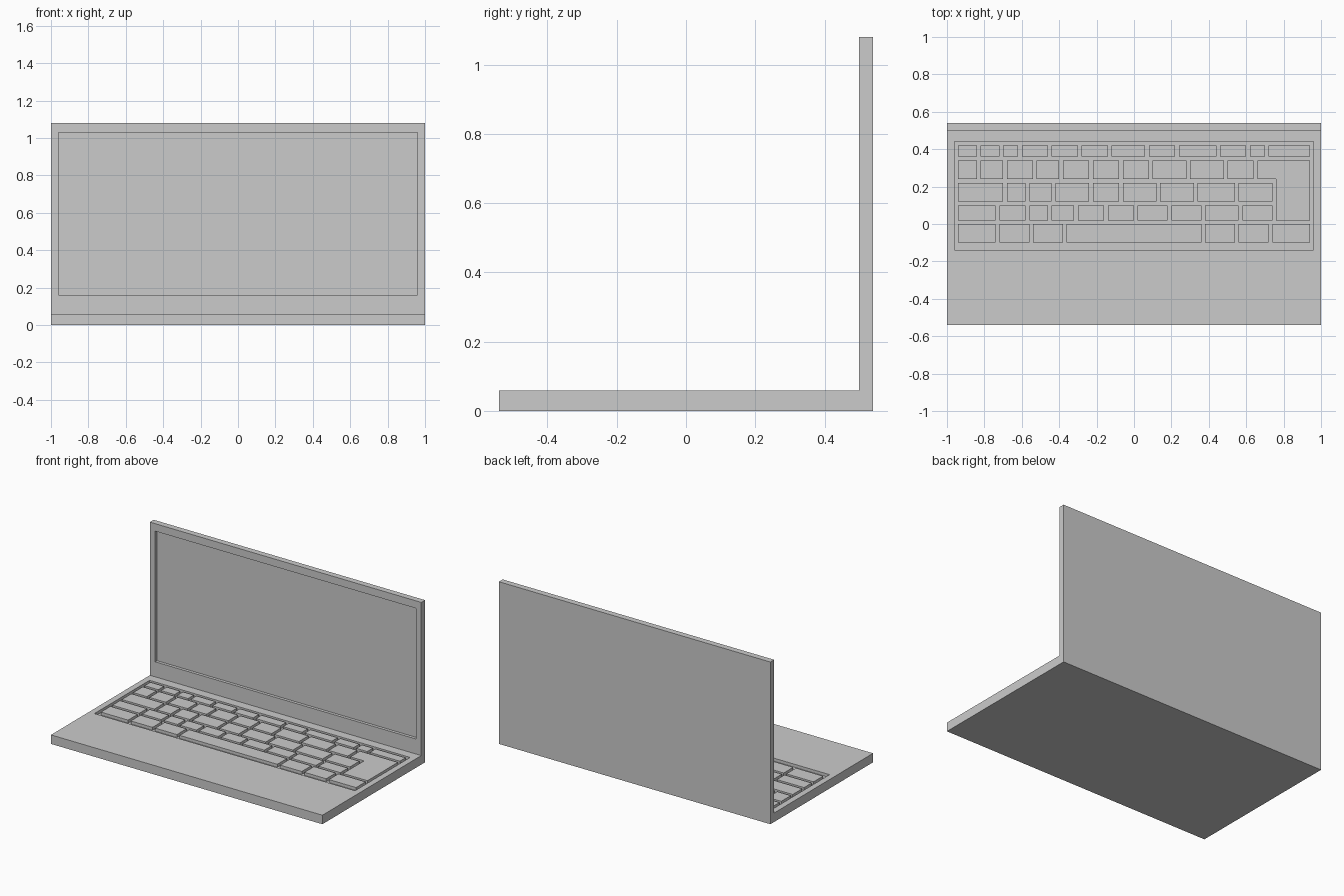
import bpy
import bmesh
from mathutils import Vector

if "Cube" in bpy.data.objects:
    bpy.data.objects.remove(bpy.data.objects["Cube"])

DECK, DEPTH, GAP = 0.06, 0.02, 0.02


def finish(name, bm):
    bmesh.ops.recalc_face_normals(bm, faces=bm.faces[:])
    mesh = bpy.data.meshes.new(name)
    bm.to_mesh(mesh)
    bm.free()
    obj = bpy.data.objects.new(name, mesh)
    bpy.context.collection.objects.link(obj)
    return obj


def prism(bm, points, offset):
    """Closed prism from a flat outline, extruded along offset."""
    face = bm.faces.new([bm.verts.new(p) for p in points])
    top = bmesh.ops.extrude_face_region(bm, geom=[face], use_keep_orig=True)["geom"]
    verts = [g for g in top if isinstance(g, bmesh.types.BMVert)]
    bmesh.ops.translate(bm, verts=verts, vec=offset)


def recess(bm, normal, level, axis, lo, hi):
    """Sink a rectangle (x +-0.96, axis lo..hi) into the face at the given level."""
    normal = Vector(normal)
    bm.normal_update()
    face = next(f for f in bm.faces if f.normal.dot(normal) > 0.99
                and abs(f.calc_center_median().dot(normal) - level) < 1e-4)
    mid = face.calc_center_median()
    bmesh.ops.inset_individual(bm, faces=[face], thickness=0.01)
    for v in face.verts:
        v.co.x = 0.96 if v.co.x > 0 else -0.96
        v.co[axis] = hi if v.co[axis] > mid[axis] else lo
    inner = bmesh.ops.extrude_discrete_faces(bm, faces=[face])["faces"][0]
    bmesh.ops.translate(bm, verts=inner.verts[:], vec=-normal * DEPTH)


# Body: base and upright lid as one L profile, with keyboard and screen recesses
bm = bmesh.new()
profile = [(-0.54, 0), (0.54, 0), (0.54, 1.08), (0.5, 1.08), (0.5, DECK), (-0.54, DECK)]
prism(bm, [(-1, y, z) for y, z in profile], (2, 0, 0))
bmesh.ops.recalc_face_normals(bm, faces=bm.faces[:])
recess(bm, (0, 0, 1), DECK, 1, -0.14, 0.44)
recess(bm, (0, -1, 0), -0.5, 2, 0.16, 1.03)
finish("laptop_body", bm)

# Key rows: (front y, back y, key widths in hundredths from the left)
rows = {
    "function_row_keys": (0.36, 0.42, [10, 10, 8, 14, 14, 14, 18, 14, 20, 14, 8, 22]),
    "upper_row_keys": (0.24, 0.34, [10, 12, 14, 12, 14, 14, 14, 18, 18, 14]),
    "home_row_keys": (0.12, 0.22, [24, 10, 12, 18, 14, 18, 18, 20, 18]),
    "lower_row_keys": (0.02, 0.10, [20, 14, 10, 12, 14, 14, 16, 16, 18, 16]),
    "space_row_keys": (-0.10, 0.0, [20, 16, 16, 72, 16, 16, 20]),
}
floor = DECK - DEPTH
for name, (y0, y1, widths) in rows.items():
    bm = bmesh.new()
    x = -0.94
    for w in widths:
        x1 = x + w / 100
        prism(bm, [(x, y0, floor), (x1, y0, floor), (x1, y1, floor), (x, y1, floor)],
              (0, 0, DEPTH))
        x = x1 + GAP
    finish(name, bm)

# L-shaped enter key
bm = bmesh.new()
outline = [(0.66, 0.34), (0.66, 0.24), (0.76, 0.24), (0.76, 0.02), (0.94, 0.02), (0.94, 0.34)]
prism(bm, [(x, y, floor) for x, y in outline], (0, 0, DEPTH))
finish("enter_key", bm)
